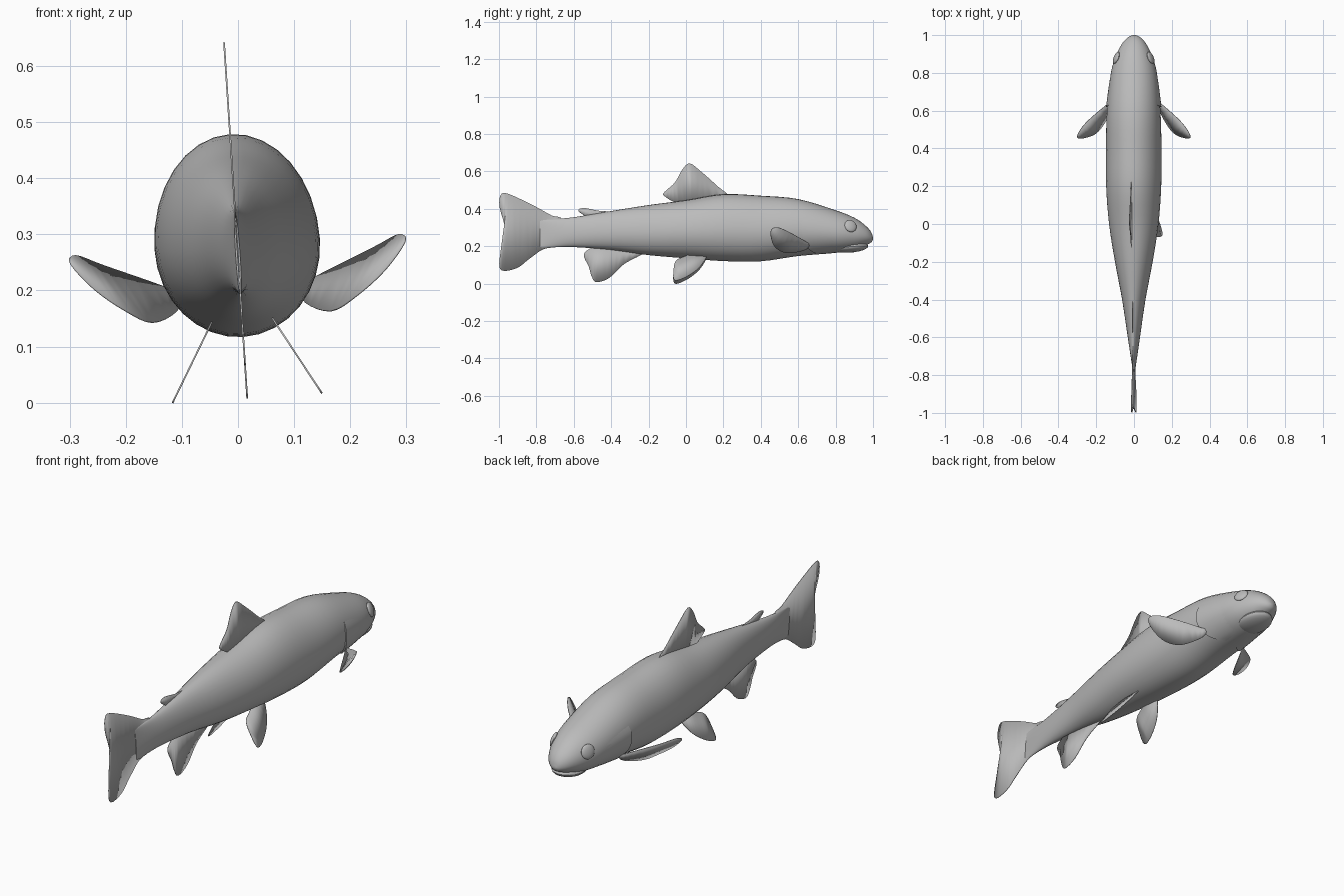
import bpy, bmesh, math
from mathutils import Matrix, Vector

if "Cube" in bpy.data.objects:
    bpy.data.objects.remove(bpy.data.objects["Cube"], do_unlink=True)

# One plain colour for the whole fish
grey = bpy.data.materials.new("plain_grey")
shade = (0.5, 0.5, 0.5, 1)
grey.diffuse_color = shade
grey.use_nodes = True
grey.node_tree.nodes["Principled BSDF"].inputs["Base Color"].default_value = shade

# The whole fish rolls slightly around its long axis
pivot = Vector((0, 0, 0.26))
ROLL = Matrix.Translation(pivot) @ Matrix.Rotation(-0.065, 4, 'Y') @ Matrix.Translation(-pivot)


def finish(name, bm):
    """Turn a bmesh into a rolled, smooth-shaded object."""
    bmesh.ops.recalc_face_normals(bm, faces=bm.faces)
    bm.transform(ROLL)
    mesh = bpy.data.meshes.new(name)
    bm.to_mesh(mesh)
    bm.free()
    mesh.materials.append(grey)
    obj = bpy.data.objects.new(name, mesh)
    bpy.context.collection.objects.link(obj)
    bpy.ops.object.select_all(action='DESELECT')
    obj.select_set(True)
    bpy.context.view_layer.objects.active = obj
    bpy.ops.object.shade_smooth_by_angle(angle=math.radians(35))
    return obj


def smooth_path(points, steps, closed):
    """Resample control points with a Catmull-Rom curve."""
    pts = [Vector(p) for p in points]
    count = len(pts)

    def at(i):
        return pts[i % count] if closed else pts[max(0, min(count - 1, i))]

    result = []
    for i in range(count if closed else count - 1):
        a, b, c, d = (at(i + k) for k in (-1, 0, 1, 2))
        for s in range(steps):
            t = s / steps
            result.append(b + (c - a) * (t / 2) + (a * 2 - b * 5 + c * 4 - d) * (t * t / 2)
                          + (b * 3 - a - c * 3 + d) * (t ** 3 / 2))
    if not closed:
        result.append(pts[-1])
    return result


def grid(bm, rows, wrap):
    """Skin rows of points with quads and return the vertex rows."""
    verts = [[bm.verts.new(p) for p in row] for row in rows]
    for low, high in zip(verts, verts[1:]):
        size = len(low)
        for i in range(size if wrap else size - 1):
            j = (i + 1) % size
            bm.faces.new((low[i], low[j], high[j], high[i]))
    return verts


# Body stations: top height, bottom height, half width along the length
stations = [
    ((1.0, 0.245), (0.235, 0.008)), ((0.99, 0.275), (0.22, 0.03)),
    ((0.96, 0.31), (0.205, 0.06)), ((0.9, 0.352), (0.182, 0.092)),
    ((0.8, 0.392), (0.164, 0.122)), ((0.6, 0.452), (0.147, 0.142)),
    ((0.4, 0.47), (0.119, 0.147)), ((0.2, 0.478), (0.12, 0.146)),
    ((0, 0.446), (0.135, 0.131)), ((-0.2, 0.42), (0.152, 0.1)),
    ((-0.4, 0.388), (0.18, 0.062)), ((-0.6, 0.355), (0.195, 0.032)),
    ((-0.7, 0.346), (0.194, 0.017)), ((-0.78, 0.34), (0.19, 0.004)),
]
spine = smooth_path([a + b for a, b in stations], 4, False)


def skin(station, angle, lift=0.0):
    """Point on the egg-shaped cross-section of the body."""
    y, top, bottom, width = station
    middle = bottom + 0.46 * (top - bottom)
    up = math.sin(angle)
    height = (top - middle) if up > 0 else (middle - bottom)
    return Vector(((width + lift) * math.cos(angle), y, middle + (height + lift) * up))


def station_at(y):
    """Find the interpolated body station at a given length."""
    for a, b in zip(spine, spine[1:]):
        if b[0] <= y <= a[0]:
            return a.lerp(b, (a[0] - y) / (a[0] - b[0]))
    return spine[-1]


# Body
SIDES = 32
bm = bmesh.new()
rings = grid(bm, [[skin(s, math.tau * i / SIDES) for i in range(SIDES)] for s in spine], True)
bm.faces.new(rings[0])
bm.faces.new(rings[-1])
finish("body", bm)

# Lower jaw
bm = bmesh.new()
bmesh.ops.create_uvsphere(bm, u_segments=24, v_segments=12, radius=1)
bm.transform(Matrix.Translation((0, 0.88, 0.193)) @ Matrix.Rotation(0.08, 4, 'X')
             @ Matrix.Diagonal((0.07, 0.095, 0.027, 1)))
finish("lower_jaw", bm)


def fin(name, outline):
    """Thin fin from a smoothed closed outline."""
    bm = bmesh.new()
    face = bm.faces.new([bm.verts.new(p) for p in smooth_path(outline, 4, True)])
    bmesh.ops.triangulate(bm, faces=[face])
    obj = finish(name, bm)
    solid = obj.modifiers.new("thickness", 'SOLIDIFY')
    solid.thickness = 0.003
    solid.offset = 0


# Fins on the centre line, as length and height
middle_fins = {
    "dorsal_fin": [(0.23, 0.46), (0.17, 0.52), (0.08, 0.6), (0.02, 0.643), (-0.02, 0.61),
                   (-0.06, 0.54), (-0.115, 0.49), (-0.115, 0.468), (-0.04, 0.43), (0.1, 0.43)],
    "adipose_fin": [(-0.38, 0.38), (-0.47, 0.39), (-0.54, 0.404), (-0.575, 0.396),
                    (-0.56, 0.375), (-0.5, 0.35)],
    "anal_fin": [(-0.22, 0.17), (-0.33, 0.105), (-0.41, 0.03), (-0.48, 0.007), (-0.505, 0.04),
                 (-0.52, 0.09), (-0.545, 0.16), (-0.47, 0.2), (-0.34, 0.19)],
    "tail_fin": [(-0.66, 0.34), (-0.72, 0.365), (-0.82, 0.42), (-0.95, 0.48), (-0.99, 0.475),
                 (-0.997, 0.41), (-0.967, 0.28), (-0.997, 0.13), (-0.985, 0.07),
                 (-0.905, 0.082), (-0.84, 0.13), (-0.76, 0.185), (-0.66, 0.21)],
}
for name, outline in middle_fins.items():
    fin(name, [(0, y, z) for y, z in outline])

# Paired fin outlines
pelvic = [(0.11, 0.15), (0.08, 0.09), (0.03, 0.045), (-0.03, 0.013), (-0.064, 0.012),
          (-0.067, 0.06), (-0.055, 0.115), (-0.01, 0.14), (0.05, 0.16)]
pectoral = [(0.137, 0.64, 0.216), (0.241, 0.55, 0.26), (0.289, 0.49, 0.281), (0.298, 0.455, 0.267),
            (0.259, 0.457, 0.219), (0.206, 0.48, 0.177), (0.159, 0.54, 0.153),
            (0.115, 0.63, 0.17), (0.11, 0.66, 0.2)]

for side, word in ((1, "left"), (-1, "right")):
    fin(word + "_pelvic_fin", [(side * (0.058 + 0.57 * (0.14 - z)), y, z) for y, z in pelvic])
    fin(word + "_pectoral_fin", [(side * x, y, z) for x, y, z in pectoral])

    # Eye, a flattened dome turned to follow the head
    bm = bmesh.new()
    bmesh.ops.create_uvsphere(bm, u_segments=20, v_segments=12, radius=0.034)
    spot = skin(station_at(0.88), 0.4)
    bm.transform(Matrix.Translation((side * (spot.x - 0.001), 0.88, 0.302))
                 @ Matrix.Rotation(side * 0.4, 4, 'Z') @ Matrix.Rotation(side * -0.3, 4, 'Y')
                 @ Matrix.Diagonal((0.35, 1, 1, 1)))
    finish(word + "_eye", bm)

    # Gill cover, a raised lip fading into the cheek
    bm = bmesh.new()
    rows = []
    for i in range(15):
        u = i / 14
        angle = math.radians(22 - 100 * u)
        back = 0.62 + 0.16 * (u - 0.25) ** 2
        ridge = 0.007 * math.sin(math.pi * u) ** 0.5 if 0 < u < 1 else 0
        row = [skin(station_at(back), angle, -0.003)]
        for j in range(6):
            y = back + (0.8 - back) * j / 5
            row.append(skin(station_at(y), angle, ridge * (1 - j / 5) - 0.001 * j / 5))
        rows.append([(side * p.x, p.y, p.z) for p in row])
    grid(bm, rows, False)
    finish(word + "_gill_cover", bm)
